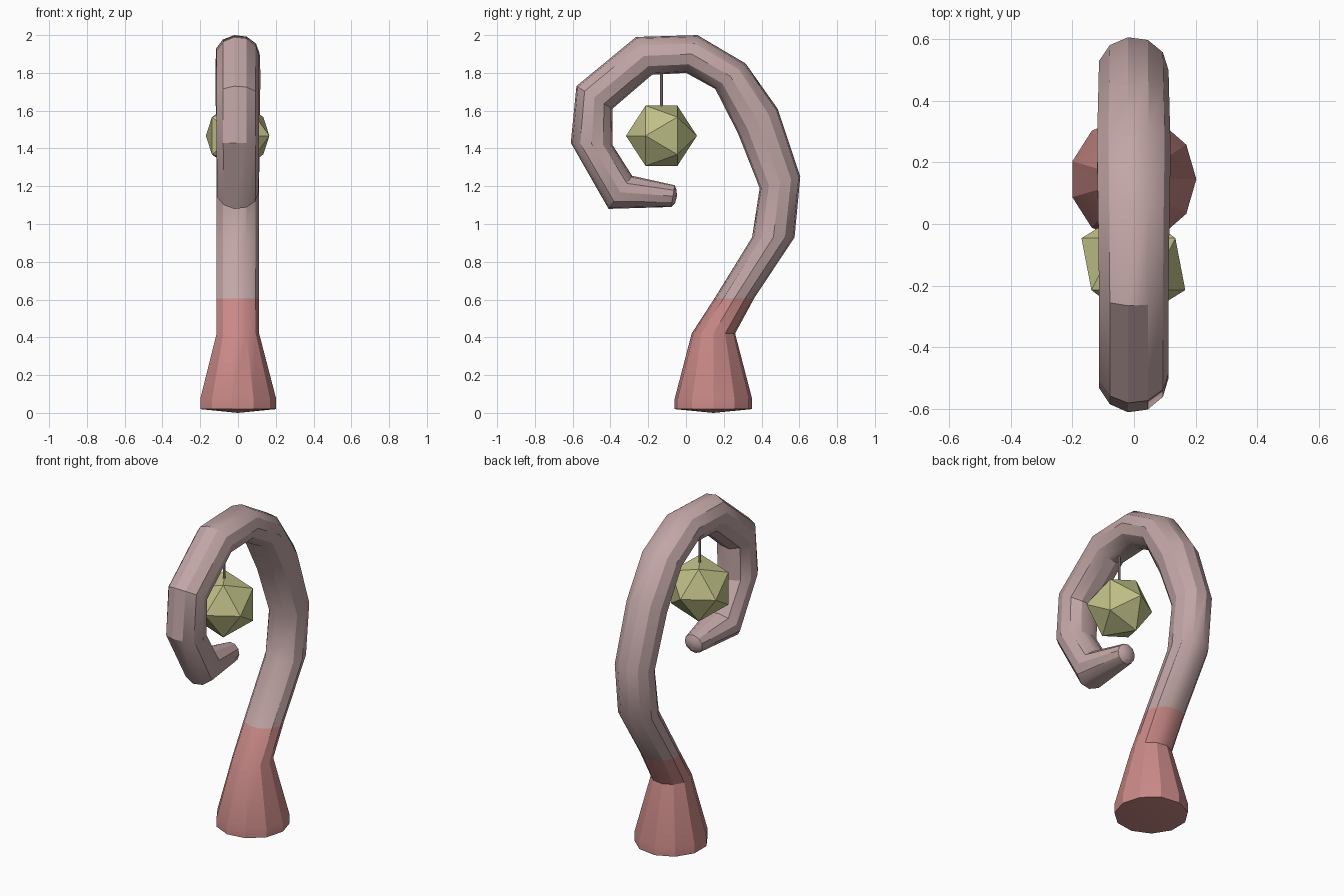
import bpy, bmesh, math

if "Cube" in bpy.data.objects:
    bpy.data.objects.remove(bpy.data.objects["Cube"])

SIDES = 11


def material(name, rgb):
    m = bpy.data.materials.new(name)
    m.diffuse_color = (*rgb, 1)
    m.use_nodes = True
    m.node_tree.nodes["Principled BSDF"].inputs["Base Color"].default_value = m.diffuse_color
    return m


def finish(name, bm, mat, smooth=False):
    bmesh.ops.recalc_face_normals(bm, faces=bm.faces)
    me = bpy.data.meshes.new(name)
    bm.to_mesh(me)
    bm.free()
    ob = bpy.data.objects.new(name, me)
    bpy.context.collection.objects.link(ob)
    me.materials.append(mat)
    if smooth:
        bpy.ops.object.select_all(action='DESELECT')
        ob.select_set(True)
        bpy.context.view_layer.objects.active = ob
        bpy.ops.object.shade_smooth_by_angle(angle=math.radians(30))
    return ob


def tube(name, rings, mat, start=None, end=None):
    """Skin rings given as (inner y, inner z, outer y, outer z, x radius)."""
    bm = bmesh.new()
    loops = []
    for iy, iz, oy, oz, rx in rings:
        cy, cz, ay, az = (iy + oy) / 2, (iz + oz) / 2, (oy - iy) / 2, (oz - iz) / 2
        loop = []
        for k in range(SIDES):
            t = 2 * math.pi * k / SIDES
            s = math.sin(t) * 1.01
            loop.append(bm.verts.new((rx * math.cos(t) - 0.003, cy + ay * s, cz + az * s)))
        loops.append(loop)
    for a, b in zip(loops, loops[1:]):
        for k in range(SIDES):
            n = (k + 1) % SIDES
            bm.faces.new((a[k], a[n], b[n], b[k]))
    for loop, tip in ((loops[0], start), (loops[-1], end)):
        if tip:
            v = bm.verts.new(tip)
            for k in range(SIDES):
                bm.faces.new((loop[k], loop[(k + 1) % SIDES], v))
    return finish(name, bm, mat, True)


red = material("red", (0.58, 0.25, 0.24))
pink = material("pink", (0.54, 0.38, 0.38))
olive = material("olive", (0.53, 0.53, 0.25))

# Flared foot
joint = (0.15, 0.605, 0.36, 0.605, 0.115)
tube("flared_foot", [
    (-0.06, 0.02, 0.35, 0.02, 0.205),
    (-0.06, 0.075, 0.35, 0.075, 0.205),
    (0.03, 0.42, 0.26, 0.42, 0.115),
    joint], red, start=(0, 0.145, 0))

# Curled stem
tube("curled_stem", [
    joint,
    (0.35, 0.93, 0.575, 0.93, 0.115),
    (0.39, 1.19, 0.605, 1.25, 0.115),
    (0.275, 1.48, 0.485, 1.61, 0.118),
    (0.155, 1.715, 0.315, 1.85, 0.122),
    (0.0, 1.80, 0.06, 2.0, 0.118),
    (-0.18, 1.79, -0.265, 1.99, 0.115),
    (-0.39, 1.61, -0.58, 1.73, 0.115),
    (-0.39, 1.42, -0.61, 1.43, 0.115),
    (-0.285, 1.255, -0.41, 1.08, 0.112),
    (-0.06, 1.205, -0.078, 1.09, 0.06),
    (-0.05, 1.18, -0.058, 1.11, 0.038)], pink, end=(0, -0.048, 1.147))

# Hanging lantern gem, pole pointing along y
bm = bmesh.new()
bmesh.ops.create_icosphere(bm, subdivisions=1, radius=0.188)
gem = finish("hanging_gem", bm, olive)
gem.rotation_euler.x = math.pi / 2
gem.location = (-0.002, -0.13, 1.467)

# Thin cord
bm = bmesh.new()
bmesh.ops.create_cone(bm, cap_ends=True, segments=8, radius1=0.007, radius2=0.007, depth=0.25)
cord = finish("cord", bm, pink)
cord.location = (-0.002, -0.13, 1.725)
